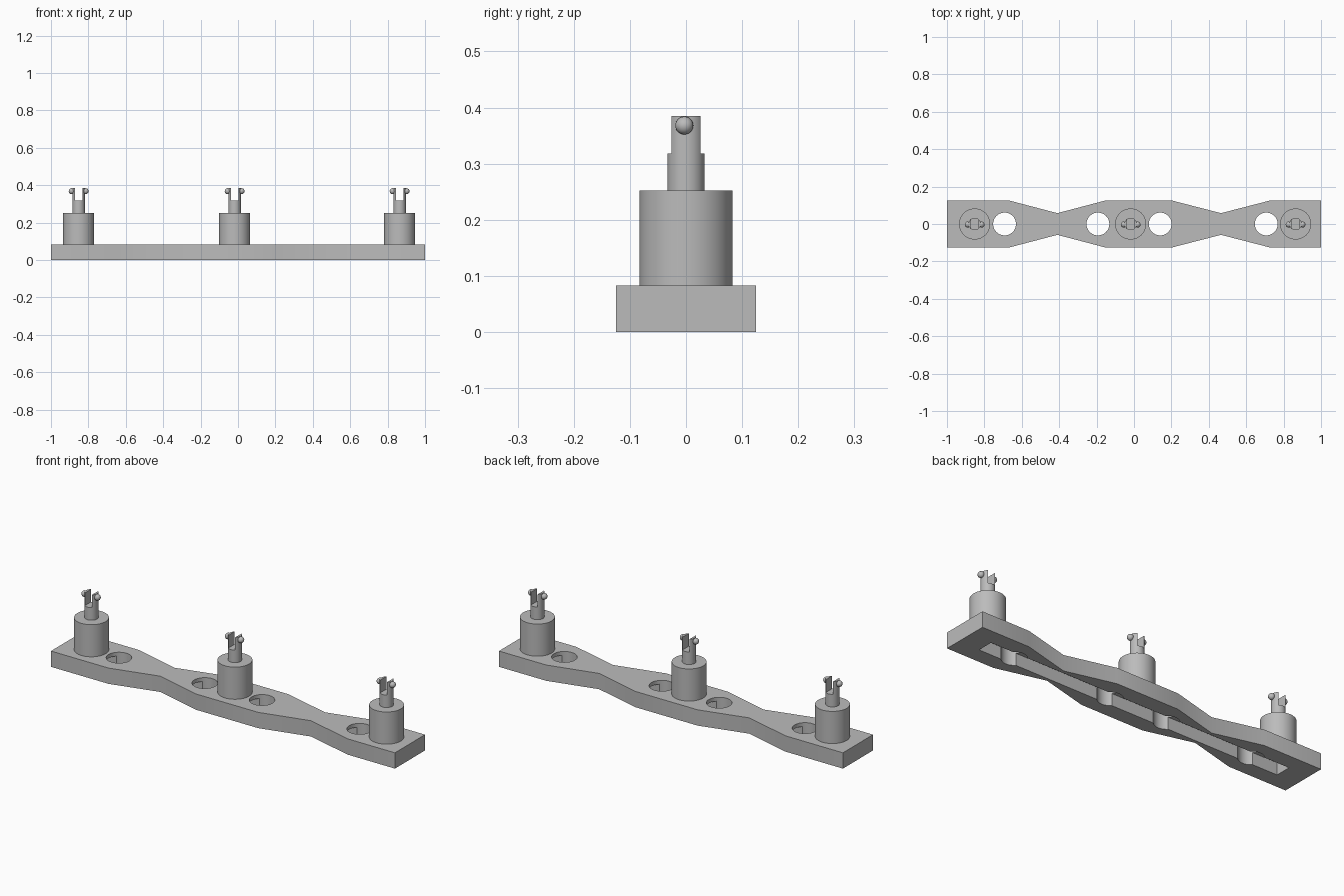
import bpy
import bmesh
from mathutils import Matrix, Vector

if "Cube" in bpy.data.objects:
    bpy.data.objects.remove(bpy.data.objects["Cube"], do_unlink=True)

grey = bpy.data.materials.new("plain grey")
grey.use_nodes = True
colour = (0.5, 0.5, 0.5, 1)
grey.diffuse_color = colour
grey.node_tree.nodes["Principled BSDF"].inputs["Base Color"].default_value = colour


def new_object(name, bm):
    bmesh.ops.recalc_face_normals(bm, faces=bm.faces)
    mesh = bpy.data.meshes.new(name)
    bm.to_mesh(mesh)
    bm.free()
    mesh.materials.append(grey)
    obj = bpy.data.objects.new(name, mesh)
    bpy.context.collection.objects.link(obj)
    return obj


def cylinder(name, x, radius, bottom, top, y=0, sides=48):
    bm = bmesh.new()
    bmesh.ops.create_cone(bm, cap_ends=True, segments=sides, radius1=radius, radius2=radius,
                          depth=top - bottom,
                          matrix=Matrix.Translation((x, y, (bottom + top) / 2)))
    return new_object(name, bm)


def box(name, low, high):
    low, high = Vector(low), Vector(high)
    bm = bmesh.new()
    bmesh.ops.create_cube(bm, size=1, matrix=Matrix.Translation((low + high) / 2)
                          @ Matrix.Diagonal((high - low).to_4d()))
    return new_object(name, bm)


def activate(obj):
    bpy.ops.object.select_all(action="DESELECT")
    obj.select_set(True)
    bpy.context.view_layer.objects.active = obj


def cut(obj, cutter):
    cutter.hide_render = True
    mod = obj.modifiers.new("cut", "BOOLEAN")
    mod.operation = "DIFFERENCE"
    mod.solver = "EXACT"
    mod.object = cutter
    activate(obj)
    bpy.ops.object.modifier_apply(modifier=mod.name)
    bpy.data.objects.remove(cutter, do_unlink=True)


def smooth(obj):
    activate(obj)
    bpy.ops.object.shade_smooth_by_angle(angle=0.6)


# Waisted bar: one edge profile, mirrored to the other side and extruded
HEIGHT, WIDE, WAIST = 0.083, 0.125, 0.058
edge = [(-1, WIDE), (-0.665, WIDE), (-0.41, WAIST), (-0.155, WIDE),
        (0.205, WIDE), (0.465, WAIST), (0.725, WIDE), (1, WIDE)]
outline = edge + [(x, -y) for x, y in reversed(edge)]
bm = bmesh.new()
face = bm.faces.new([bm.verts.new((x, y, 0)) for x, y in outline])
walls = bmesh.ops.extrude_face_region(bm, geom=[face])
bmesh.ops.translate(bm, vec=(0, 0, HEIGHT),
                    verts=[v for v in walls["geom"] if isinstance(v, bmesh.types.BMVert)])
bar = new_object("bar", bm)

# Long groove underneath and four round through holes
cut(bar, box("groove_cutter", (-0.88, -0.042, -0.05), (0.88, 0.042, HEIGHT - 0.02)))
for x in (-0.692, -0.193, 0.14, 0.707):
    cut(bar, cylinder("hole_cutter", x, 0.061, -0.1, 0.2))
smooth(bar)

# Three posts, each with a forked pin carrying two small balls
POST_TOP, FORK, PIN_TOP = 0.252, 0.318, 0.385
for side, x in (("right", -0.852), ("middle", -0.018), ("left", 0.864)):
    smooth(cylinder(side + "_post", x, 0.083, HEIGHT, POST_TOP))
    pin = cylinder(side + "_pin", x, 0.033, POST_TOP, PIN_TOP, sides=32)
    cut(pin, box("fork_cutter", (x - 0.02, -0.1, FORK), (x + 0.02, 0.1, 0.5)))
    smooth(pin)
    for label, sign in (("a", -1), ("b", 1)):
        bm = bmesh.new()
        bmesh.ops.create_uvsphere(bm, u_segments=20, v_segments=12, radius=0.016,
                                  matrix=Matrix.Translation((x + sign * 0.037, -0.003, 0.368)))
        smooth(new_object(side + "_ball_" + label, bm))
